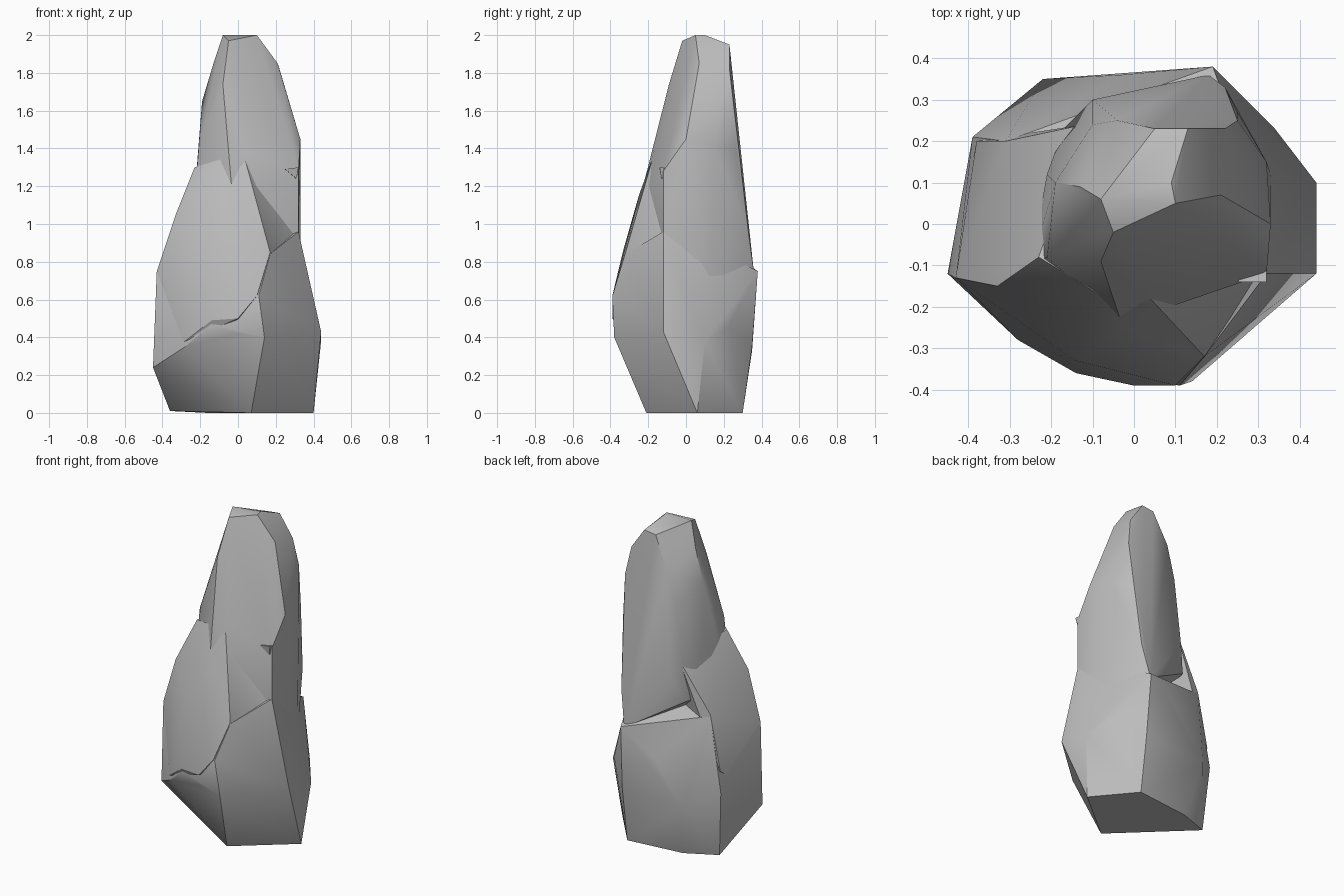
import bpy
import bmesh
import math
from mathutils import Vector

# Remove the default object
default_cube = bpy.data.objects.get("Cube")
if default_cube:
    bpy.data.objects.remove(default_cube, do_unlink=True)


def make_material(name, colour):
    material = bpy.data.materials.new(name)
    material.use_nodes = True
    material.diffuse_color = colour
    shader = material.node_tree.nodes.get("Principled BSDF")
    shader.inputs["Base Color"].default_value = colour
    shader.inputs["Roughness"].default_value = 1
    return material


stone_grey = make_material("stone_grey", (.5, .5, .5, 1))


def make_chunk(name, corners, crease=30):
    """Wrap a faceted block of stone tightly around its corner points."""
    bm = bmesh.new()
    for corner in corners:
        bm.verts.new(Vector(corner))
    hull = bmesh.ops.convex_hull(bm, input=bm.verts, use_existing_faces=False)
    leftovers = set(hull["geom_interior"]) | set(hull["geom_unused"])
    loose = [item for item in leftovers if isinstance(item, bmesh.types.BMVert)]
    bmesh.ops.delete(bm, geom=loose, context="VERTS")
    bmesh.ops.recalc_face_normals(bm, faces=bm.faces)
    mesh = bpy.data.meshes.new(name)
    bm.to_mesh(mesh)
    bm.free()
    mesh.materials.append(stone_grey)
    chunk = bpy.data.objects.new(name, mesh)
    bpy.context.scene.collection.objects.link(chunk)
    # Soft shading across shallow facets, crisp edges at the breaks
    bpy.ops.object.select_all(action="DESELECT")
    chunk.select_set(True)
    bpy.context.view_layer.objects.active = chunk
    bpy.ops.object.shade_smooth_by_angle(angle=math.radians(crease))
    return chunk


# Wide lower boulder with a narrow chiselled foot
foot = [(.4, .06, 0), (.2, .3, 0), (-.16, .26, 0), (-.36, .18, .01),
        (.07, -.21, 0), (.1, -.28, .17)]
belly = [(.44, -.12, .43), (.44, .1, .38), (.34, .23, .46), (.2, .35, .35),
         (-.22, .35, .33), (-.39, .21, .42), (-.45, -.12, .24),
         (-.28, -.28, .35), (-.14, -.35, .47), (.0, -.36, .42),
         (.14, -.38, .4), (.11, -.39, .62)]
brow = [(.19, .38, .75), (-.03, .36, .6), (-.31, .2, .88), (-.43, -.13, .75),
        (.17, -.32, .84), (.32, -.12, .96), (.3, .08, .9)]
make_chunk("lower_boulder", foot + belly + brow)

# Sloping shoulder that leans against the spire and overhangs the front
shoulder_low = [(-.14, -.36, .49), (.0, -.39, .5), (.1, -.39, .62),
                (-.28, -.28, .38), (-.44, -.12, .32), (-.43, -.13, .75),
                (-.38, .2, .55), (.0, .0, .4)]
shoulder_high = [(-.14, -.33, .87), (.17, -.32, .85), (.06, -.28, 1.01),
                 (-.33, -.15, 1.05), (-.31, .2, .89), (-.03, -.25, 1.15),
                 (.31, -.11, .95), (-.23, -.08, 1.3), (-.12, .24, 1.2),
                 (.03, -.17, 1.37), (-.1, -.16, 1.34), (.0, .0, 1.3)]
make_chunk("shoulder", shoulder_low + shoulder_high)

# Tall tapering spire
spire_root = [(.32, -.12, .93), (.33, .12, .6), (.22, .33, .96),
              (.18, .36, .74), (-.1, .3, 1.08), (-.17, .23, .95),
              (-.03, -.24, 1.15), (-.25, -.1, .9)]
spire_flank = [(.04, -.17, 1.38), (.32, -.12, 1.28), (.33, .0, 1.45),
               (.32, .15, 1.42), (.25, .27, 1.38), (-.21, .12, 1.3),
               (-.21, -.08, 1.38), (-.1, -.11, 1.56), (-.19, .1, 1.65),
               (-.08, -.09, 1.74), (-.1, .24, 1.54), (.25, .25, 1.65)]
spire_tip = [(.21, .07, 1.85), (.22, .23, 1.82), (.13, .23, 1.95),
             (.05, .23, 1.94), (-.04, .25, 1.74), (-.13, .09, 1.85),
             (-.05, -.02, 1.97), (-.08, .06, 2), (.1, .05, 2), (.09, .1, 2)]
make_chunk("spire", spire_root + spire_flank + spire_tip)

# Small broken flake on the right edge
make_chunk("edge_spur", [(.25, -.14, 1.29), (.32, -.14, 1.3), (.31, -.13, 1.24),
                         (.32, -.06, 1.29), (.28, -.1, 1.25)])
